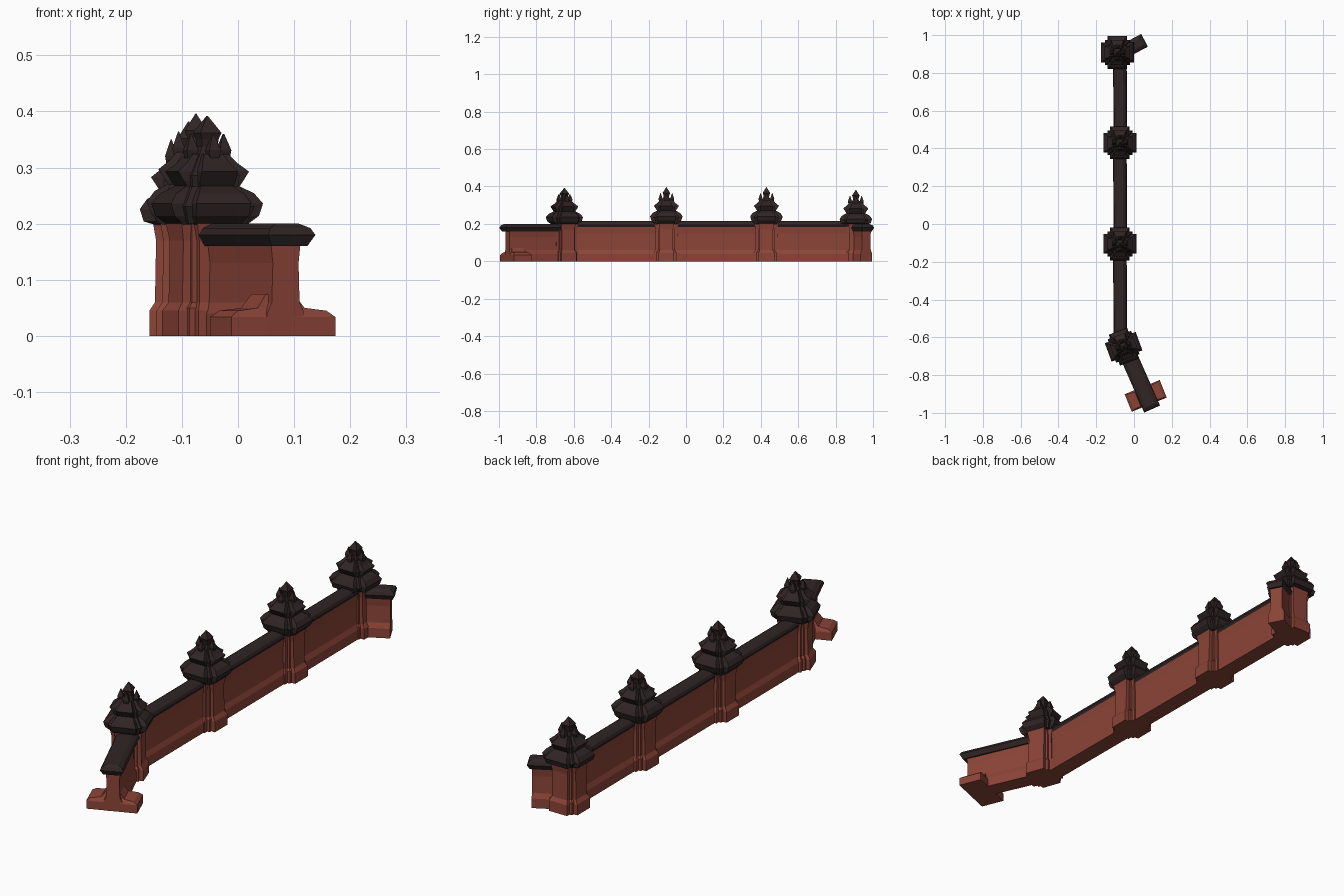
import bpy, bmesh, math
from mathutils import Vector, Matrix

cube = bpy.data.objects.get("Cube")
if cube:
    bpy.data.objects.remove(cube, do_unlink=True)


def material(name, colour):
    m = bpy.data.materials.new(name)
    m.use_nodes = True
    m.diffuse_color = colour
    bsdf = m.node_tree.nodes["Principled BSDF"]
    bsdf.inputs["Base Color"].default_value = colour
    bsdf.inputs["Roughness"].default_value = 0.9
    return m


brick = material("red brick", (0.26, 0.058, 0.039, 1))
slate = material("dark slate", (0.03, 0.018, 0.018, 1))


def add_loft(bm, sections, offset=(0, 0)):
    """Stack rectangles given as (height, half length, half width)."""
    rings = []
    for z, a, b in sections:
        corners = ((-a, -b), (a, -b), (a, b), (-a, b))
        rings.append([bm.verts.new((x + offset[0], y + offset[1], z)) for x, y in corners])
    bm.faces.new(rings[0][::-1])
    bm.faces.new(rings[-1])
    for low, high in zip(rings, rings[1:]):
        for i in range(4):
            j = (i + 1) % 4
            bm.faces.new((low[i], low[j], high[j], high[i]))


def finish(bm, name, mat, place, angle):
    bmesh.ops.recalc_face_normals(bm, faces=bm.faces[:])
    mesh = bpy.data.meshes.new(name)
    bm.to_mesh(mesh)
    bm.free()
    mesh.materials.append(mat)
    ob = bpy.data.objects.new(name, mesh)
    ob.matrix_world = Matrix.Translation(place) @ Matrix.Rotation(angle, 4, "Z")
    bpy.context.collection.objects.link(ob)
    return ob


def loft(name, mat, sections, place, angle):
    bm = bmesh.new()
    add_loft(bm, sections)
    return finish(bm, name, mat, place, angle)


def cross(name, mat, sections, place, angle):
    """Two equal lofts crossing at right angles."""
    bm = bmesh.new()
    add_loft(bm, sections)
    add_loft(bm, [(z, b, a) for z, a, b in sections])
    return finish(bm, name, mat, place, angle)


def wall(name, start, end, top, roof_half, overhang):
    """Brick wall with a spreading foot and a rounded slate coping."""
    p, q = Vector(start), Vector(end)
    d = q - p
    angle = math.atan2(d.y, d.x)
    mid = ((p + q) / 2).to_3d()
    h = d.length / 2
    foot = [(0, 0.036), (0.04, 0.036), (0.06, 0.027), (top - 0.07, 0.025), (top - 0.025, 0.03)]
    loft(name, brick, [(z, h, w) for z, w in foot], mid, angle)
    coping = [(top - 0.04, 0.01, 0.75), (top - 0.02, 0, 1), (top - 0.008, 0.006, 0.85),
              (top, 0.02, 0.5)]
    loft(name + "_coping", slate,
         [(z, h + overhang - cut, roof_half * w) for z, cut, w in coping], mid, angle)


def tower(name, x, y, angle, drop):
    place = (x, y, 0)
    # Brick pier on a cross plan
    cross(name + "_pier", brick, [(0, 0.07, 0.042), (0.045, 0.07, 0.042), (0.06, 0.06, 0.036),
          (0.17, 0.058, 0.036), (0.205, 0.064, 0.042)], place, angle)
    loft(name + "_pier_core", brick, [(0, 0.053, 0.053), (0.05, 0.053, 0.053),
         (0.06, 0.045, 0.045), (0.2, 0.045, 0.045)], place, angle)
    # Two swelling roof tiers and the small top storey
    up = (x, y, -drop)
    cross(name + "_lower_roof", slate, [(0.198 + drop, 0.06, 0.042), (0.218, 0.08, 0.05),
          (0.24, 0.087, 0.052), (0.258, 0.074, 0.042), (0.272, 0.048, 0.03)], up, angle)
    loft(name + "_lower_roof_core", slate, [(0.2 + drop, 0.055, 0.055), (0.235, 0.066, 0.066),
         (0.27, 0.045, 0.045)], up, angle)
    cross(name + "_upper_roof", slate, [(0.262, 0.044, 0.03), (0.28, 0.056, 0.034),
          (0.297, 0.067, 0.034), (0.312, 0.048, 0.026), (0.328, 0.034, 0.018)], up, angle)
    loft(name + "_top_storey", slate, [(0.26, 0.042, 0.042), (0.29, 0.045, 0.045),
         (0.325, 0.024, 0.024), (0.342, 0.016, 0.016)], up, angle)
    # Spires: one tall in the middle, four around it
    bm = bmesh.new()
    add_loft(bm, [(0.325, 0.012, 0.012), (0.355, 0.016, 0.016), (0.366, 0.02, 0.02),
                  (0.396, 0.001, 0.001)])
    for ox, oy in ((1, 0), (-1, 0), (0, 1), (0, -1)):
        add_loft(bm, [(0.31, 0.007, 0.007), (0.335, 0.011, 0.011), (0.364, 0.001, 0.001)],
                 (ox * 0.031, oy * 0.031))
    finish(bm, name + "_spires", slate, up, angle)


# Towers from front to back
tilt = math.radians(20)
towers = [("front_tower", -0.055, -0.65, tilt, 0.004), ("second_tower", -0.075, -0.105, 0, 0),
          ("third_tower", -0.075, 0.43, 0, 0), ("back_tower", -0.088, 0.908, 0, 0.014)]
for t in towers:
    tower(*t)

# Long straight walls between the towers
for number, (a, b) in enumerate(zip(towers, towers[1:]), 1):
    wall(f"long_wall_{number}", (-0.072, a[2]), (-0.075, b[2]), 0.215, 0.034, 0)

# Angled end walls
wall("front_end_wall", (-0.045, -0.66), (0.085, -0.955), 0.2, 0.046, 0.027)
wall("back_end_wall", (-0.08, 0.9), (0.04, 0.964), 0.2, 0.038, 0.018)

# Broad footing across the front end wall
loft("front_footing", brick, [(0, 0.1, 0.05), (0.034, 0.1, 0.05), (0.045, 0.085, 0.044),
     (0.05, 0.045, 0.04), (0.075, 0.027, 0.034)], (0.062, -0.91, 0), math.radians(22))
